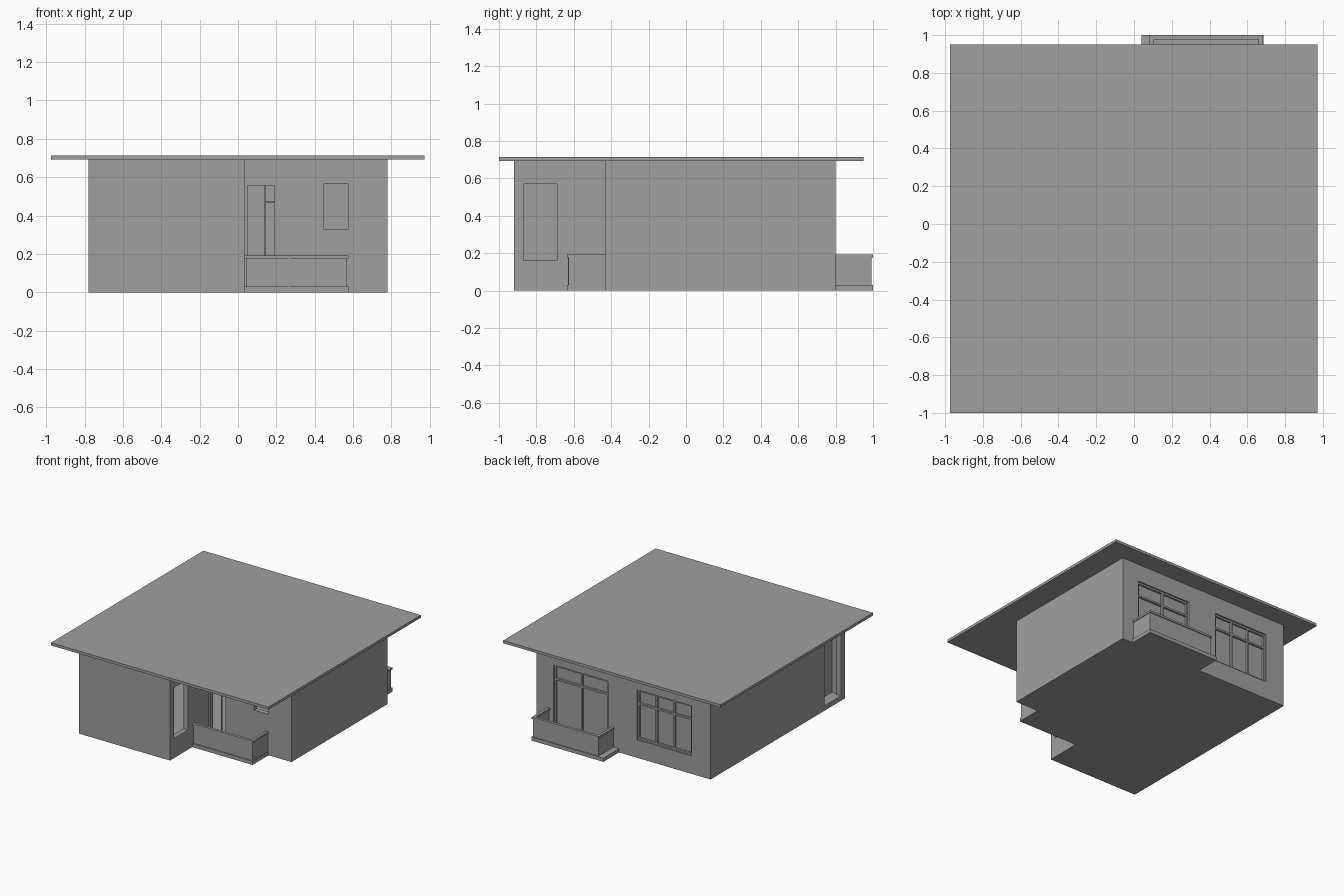
import bpy
import bmesh
from mathutils import Vector

cube = bpy.data.objects.get("Cube")
if cube:
    bpy.data.objects.remove(cube, do_unlink=True)

grey = bpy.data.materials.new("plain_grey")
grey.use_nodes = True
grey.diffuse_color = (0.35, 0.35, 0.35, 1)
grey.node_tree.nodes["Principled BSDF"].inputs["Base Color"].default_value = (0.35, 0.35, 0.35, 1)


def finish(name, bm):
    mesh = bpy.data.meshes.new(name)
    bm.to_mesh(mesh)
    bm.free()
    mesh.materials.append(grey)
    obj = bpy.data.objects.new(name, mesh)
    bpy.context.collection.objects.link(obj)
    return obj


def box(name, x, y, z):
    """Box from (low, high) pairs on each axis."""
    bm = bmesh.new()
    bmesh.ops.create_cube(bm, size=1)
    for v in bm.verts:
        v.co = Vector([sum(r) / 2 + c * (max(r) - min(r)) for r, c in zip((x, y, z), v.co)])
    return finish(name, bm)


WALL_LOW, WALL_TOP, THICK = 0.012, 0.695, 0.04


def wall(name, p0, p1, holes=()):
    """Wall from p0 to p1 with rectangular holes (a0, a1, z0, z1) along its axis."""
    axis = 0 if p0[0] != p1[0] else 1
    cuts_a = sorted({p0[axis], p1[axis], *(a for h in holes for a in h[:2])})
    cuts_z = sorted({WALL_LOW, WALL_TOP, *(z for h in holes for z in h[2:])})
    if p1[axis] < p0[axis]:
        cuts_a.reverse()
    bm = bmesh.new()

    def point(a, z):
        return bm.verts.new((a, p0[1], z) if axis == 0 else (p0[0], a, z))

    for a0, a1 in zip(cuts_a, cuts_a[1:]):
        for z0, z1 in zip(cuts_z, cuts_z[1:]):
            am, zm = (a0 + a1) / 2, (z0 + z1) / 2
            if any(h[0] < am < h[1] and h[2] < zm < h[3] for h in holes):
                continue
            bm.faces.new([point(a0, z0), point(a1, z0), point(a1, z1), point(a0, z1)])
    bmesh.ops.remove_doubles(bm, verts=bm.verts, dist=0.0001)
    obj = finish(name, bm)
    mod = obj.modifiers.new("thickness", "SOLIDIFY")
    mod.thickness, mod.offset = THICK, -1


def window(name, x0, x1, z0, z1, columns, transom):
    """Glazed back window with frame, mullions and a transom."""
    y, w = (0.768, 0.788), 0.007
    box(name + "_pane", (x0, x1), (0.765, 0.772), (z0, z1))
    for i in range(columns + 1):
        x = x0 + w + (x1 - x0 - 2 * w) * i / columns
        box(name + "_mullion", (x - w, x + w), y, (z0, z1))
    for z in (z0 + w, transom, z1 - w):
        box(name + "_rail", (x0, x1), y, (z - w, z + w))


def balcony(name, slab_x, panel_x, y_wall, y_end, ends):
    """Slab, thin parapet and overhanging hand rail; ends lists the closed sides."""
    s = 1 if y_end > y_wall else -1

    def span(a, b):
        return min(a, b), max(a, b)

    x0, x1 = panel_x
    box(name + "_slab", slab_x, span(y_wall - s * 0.01, y_end), (0.0, 0.03))
    box(name + "_front_panel", (x0 + 0.006, x1 - 0.006),
        span(y_end - s * 0.018, y_end - s * 0.008), (0.03, 0.178))
    box(name + "_front_handrail", panel_x, span(y_end - s * 0.022, y_end), (0.176, 0.192))
    for side in ends:
        edge, inward = (x0, 1) if side == "right" else (x1, -1)
        box(name + "_end_panel", span(edge + inward * 0.006, edge + inward * 0.016),
            span(y_wall, y_end - s * 0.01), (0.03, 0.178))
        box(name + "_end_handrail", span(edge, edge + inward * 0.022),
            span(y_wall, y_end), (0.176, 0.192))


# Base slab following the stepped plan, set in slightly from the walls
corners = [(-0.78, -0.92), (0.035, -0.92), (0.035, -0.43), (0.78, -0.43), (0.78, 0.8), (-0.78, 0.8)]
bm = bmesh.new()
base = bm.faces.new([bm.verts.new((x, y, 0)) for x, y in corners])
bmesh.ops.inset_region(bm, faces=[base], thickness=0.006, use_boundary=True)
bmesh.ops.delete(bm, geom=[f for f in bm.faces if f is not base], context="FACES")
bm.normal_update()
floor = finish("floor_slab", bm)
mod = floor.modifiers.new("thickness", "SOLIDIFY")
mod.thickness, mod.offset = 0.016, 1

# Walls, anticlockwise round the plan
back_door = (0.14, 0.627, 0.03, 0.55)
back_window = (-0.61, -0.12, 0.145, 0.55)
holes = {
    "porch_side_wall": [(-0.87, -0.69, 0.16, 0.57)],
    "porch_wall": [(0.05, 0.19, 0.03, 0.555), (0.445, 0.575, 0.33, 0.565)],
    "back_wall": [back_door, back_window],
    "right_wall": [(-0.87, -0.66, 0.04, 0.66)],
}
names = ["front_wall", "porch_side_wall", "porch_wall", "left_wall", "back_wall", "right_wall"]
for name, p0, p1 in zip(names, corners, corners[1:] + corners[:1]):
    wall(name, p0, p1, holes.get(name, ()))

# Flat overhanging roof
box("roof", (-0.975, 0.972), (-1.0, 0.95), (0.692, 0.714))

# Back glazing
window("back_door", *back_door, 2, 0.435)
window("back_window", *back_window, 3, 0.435)

# Porch door bars
box("porch_door_mullion", (0.137, 0.143), (-0.41, -0.40), (0.03, 0.555))
box("porch_door_transom", (0.14, 0.19), (-0.41, -0.40), (0.467, 0.473))

# Recess in the right wall
box("recess_back", (-0.69, -0.68), (-0.9, -0.65), (0.015, 0.69))
box("recess_sill", (-0.775, -0.685), (-0.88, -0.65), (0.015, 0.04))
box("recess_side", (-0.775, -0.685), (-0.66, -0.65), (0.015, 0.69))

# Balconies
balcony("back_balcony", (0.04, 0.685), (0.083, 0.682), 0.8, 1.0, ("right", "left"))
balcony("front_balcony", (0.035, 0.575), (0.035, 0.575), -0.43, -0.635, ("left",))
box("front_balcony_post", (0.262, 0.27), (-0.63, -0.615), (0.03, 0.178))
